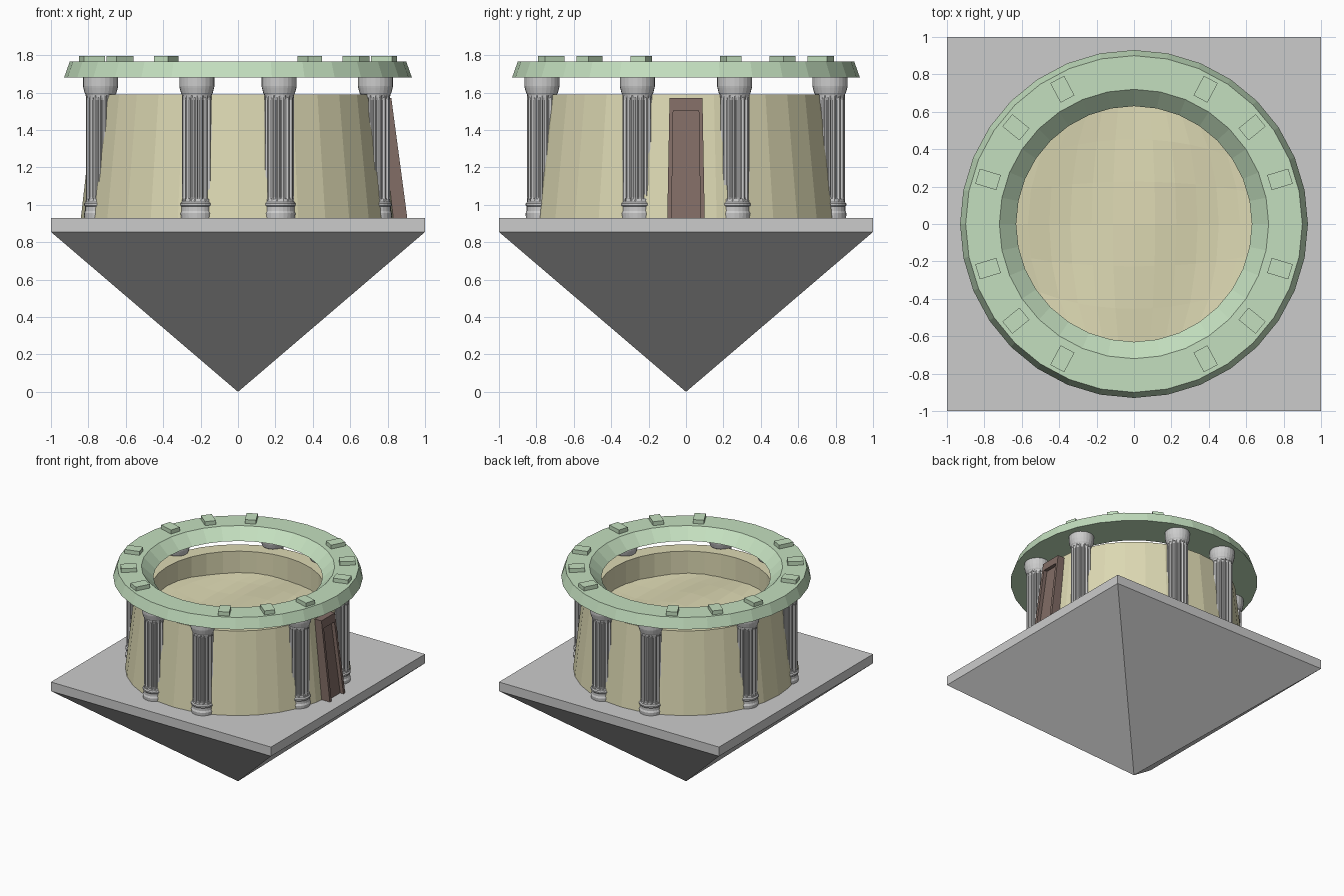
import bpy, bmesh, math
from mathutils import Matrix

if "Cube" in bpy.data.objects:
    bpy.data.objects.remove(bpy.data.objects["Cube"])


def material(name, rgb):
    m = bpy.data.materials.new(name)
    m.diffuse_color = (*rgb, 1)
    m.use_nodes = True
    m.node_tree.nodes["Principled BSDF"].inputs["Base Color"].default_value = m.diffuse_color
    return m


STONE = material("sandstone", (0.72, 0.69, 0.45))
GREEN = material("pale_green", (0.55, 0.74, 0.52))
WOOD = material("dark_wood", (0.22, 0.15, 0.13))
GREY = material("dark_grey", (0.6, 0.6, 0.6))


def make(name, verts, faces, mat=None):
    me = bpy.data.meshes.new(name)
    me.from_pydata(verts, [], faces)
    bm = bmesh.new()
    bm.from_mesh(me)
    bmesh.ops.recalc_face_normals(bm, faces=bm.faces)
    bm.to_mesh(me)
    bm.free()
    ob = bpy.data.objects.new(name, me)
    bpy.context.collection.objects.link(ob)
    if mat:
        me.materials.append(mat)
    return ob


def lathe(name, profile, n, mat=None, closed=True, caps=False, radius=None):
    """Spin (r, z) points; radius(r, i, k) may vary r around the turn."""
    radius = radius or (lambda r, i, k: r)
    verts = [(radius(r, i, k) * math.cos(math.tau * i / n),
              radius(r, i, k) * math.sin(math.tau * i / n), z)
             for k, (r, z) in enumerate(profile) for i in range(n)]
    p = len(profile)
    faces = [(k * n + i, k * n + (i + 1) % n,
              (k + 1) % p * n + (i + 1) % n, (k + 1) % p * n + i)
             for k in range(p if closed else p - 1) for i in range(n)]
    if caps:
        faces += [tuple(range(n)), tuple(range((p - 1) * n, p * n))]
    return make(name, verts, faces, mat)


def hexa(name, bottom, top, mat=None):
    """Six-sided solid from two matching quads."""
    faces = [(0, 1, 2, 3), (4, 5, 6, 7)]
    faces += [(i, (i + 1) % 4, 4 + (i + 1) % 4, 4 + i) for i in range(4)]
    return make(name, bottom + top, faces, mat)


def square(h, z):
    return [(-h, -h, z), (h, -h, z), (h, h, z), (-h, h, z)]


# Platform slab and inverted pyramid below it
hexa("platform", square(1, 0.855), square(1, 0.93))
make("inverted_pyramid", square(1, 0.855) + [(0, 0, 0)],
     [(i, (i + 1) % 4, 4) for i in range(4)] + [(0, 1, 2, 3)], GREY)

# Tapered round wall with a thick rim
lathe("round_wall", [(0.84, 0.93), (0.765, 1.59), (0.645, 1.59), (0.645, 0.93)], 32, STONE)

# Wavy floor inside: a square grid mapped to a disc
NX, NY, R = 12, 6, 0.68
verts = []
for j in range(NY + 1):
    for i in range(NX + 1):
        u, v = 2 * i / NX - 1, 2 * j / NY - 1
        x, y = R * u * math.sqrt(1 - v * v / 2), R * v * math.sqrt(1 - u * u / 2)
        verts.append((x, y, 1.41 + 0.03 * math.sin(8 * x + 1) * math.cos(3 * y)))
faces = [(a, a + 1, a + NX + 2, a + NX + 1)
         for j in range(NY) for a in range(j * (NX + 1), j * (NX + 1) + NX)]
make("wavy_floor", verts, faces, STONE)

# Roof ring with sloped inner and outer edges
lathe("roof_ring", [(0.93, 1.68), (0.90, 1.765), (0.72, 1.765), (0.63, 1.68)], 32, GREEN)

# Blocks on the ring, mirrored into all four quarters
for base in (17, 39.3, 62):
    for deg in (base, 180 - base, 180 + base, -base):
        b = [(0.757, -0.042, 1.76), (0.875, -0.042, 1.76), (0.875, 0.042, 1.76), (0.757, 0.042, 1.76)]
        t = [(x, y, 1.797) for x, y, z in b]
        ob = hexa("ring_block", b, t, GREEN)
        ob.matrix_world = Matrix.Rotation(math.radians(deg), 4, 'Z')

# Fluted columns half sunk into the wall
base_profile = [(0.086, 0.93), (0.088, 0.955), (0.082, 0.968), (0.082, 0.99),
                (0.088, 0.997), (0.088, 1.007), (0.08, 1.015), (0.078, 1.03)]
cap_profile = [(0.078, 1.575), (0.08, 1.59), (0.085, 1.598), (0.092, 1.625), (0.094, 1.635), (0.094, 1.68)]
shaft_profile = [(0.079, 1.02), (0.079, 1.04), (0.079, 1.56), (0.079, 1.585)]


def flute(r, i, k):
    return r - 0.012 if k in (1, 2) and i % 4 in (1, 2) else r


for cx, cy in ((0.22, 0.77), (0.735, 0.26)):
    for sx in (-1, 1):
        for sy in (-1, 1):
            parts = [lathe("column_base", base_profile, 24, None, False, True),
                     lathe("column_shaft", shaft_profile, 64, None, False, True, flute),
                     lathe("column_capital", cap_profile, 24, None, False, True)]
            for ob in parts:
                ob.location = (sx * cx, sy * cy, 0)


# Leaning door on the right side: recessed panel and raised frame
def door_part(name, y0b, y1b, y0t, y1t, zb, zt, inset):
    def face_x(z):
        return 0.905 - (z - 0.93) * 0.133 - inset

    def quad(z, y0, y1):
        return [(face_x(z) - 0.09, y0, z), (face_x(z), y0, z), (face_x(z), y1, z), (face_x(z) - 0.09, y1, z)]
    hexa(name, quad(zb, y0b, y1b), quad(zt, y0t, y1t), WOOD)


door_part("door_panel", -0.08, 0.08, -0.07, 0.07, 0.93, 1.51, 0.03)
door_part("door_post", -0.10, -0.077, -0.088, -0.067, 0.93, 1.57, 0)
door_part("door_post", 0.077, 0.10, 0.067, 0.088, 0.93, 1.57, 0)
door_part("door_lintel", -0.068, 0.068, -0.067, 0.067, 1.505, 1.57, 0)
